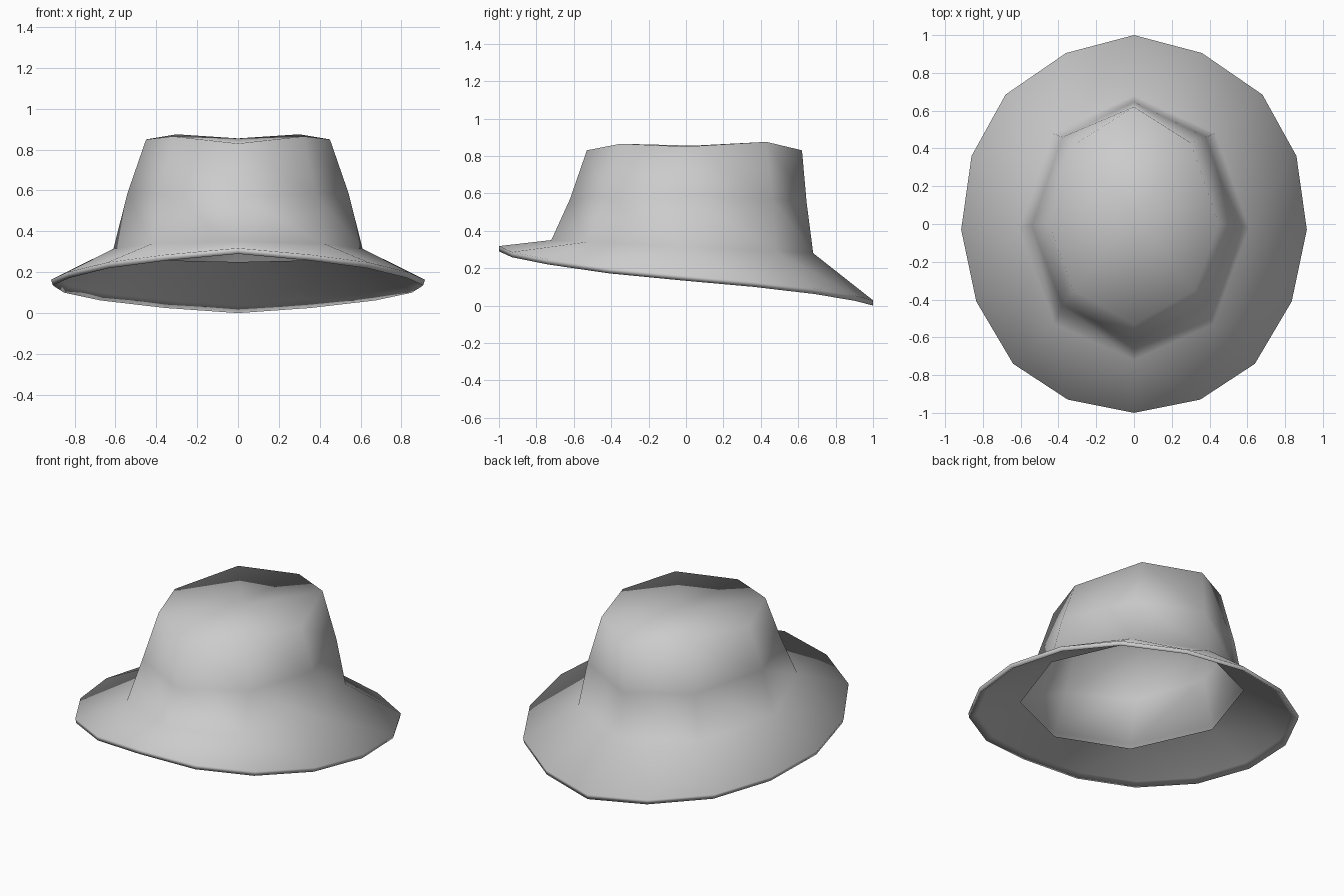
import bpy, bmesh

if "Cube" in bpy.data.objects:
    bpy.data.objects.remove(bpy.data.objects["Cube"])

bm = bmesh.new()


def ring(half):
    """Closed ring from a front-to-back half outline, mirrored across x."""
    pts = half + [(-x, y, z) for x, y, z in half[-2:0:-1]]
    return [bm.verts.new(p) for p in pts]


def bridge(a, b):
    """Quad strip between rings with equal counts."""
    n = len(a)
    for i in range(n):
        j = (i + 1) % n
        bm.faces.new((a[i], a[j], b[j], b[i]))


def fan_bridge(inner, outer):
    """Join an 8-sided ring to a 16-sided ring."""
    n, m = len(inner), len(outer)
    for i in range(n):
        p, q = inner[i], inner[(i + 1) % n]
        r, s, t = outer[2 * i], outer[2 * i + 1], outer[(2 * i + 2) % m]
        bm.faces.new((p, r, s))
        bm.faces.new((p, s, q))
        bm.faces.new((q, s, t))


# Outlines, front to back
top = [(0, -.53, .83), (.32, -.35, .865), (.45, 0, .85), (.30, .43, .875), (0, .62, .83)]
mid = [(0, -.62, .57), (.38, -.43, .58), (.54, -.01, .59), (.38, .46, .57), (0, .645, .55)]
base = [(0, -.72, .35), (.42, -.53, .34), (.61, -.02, .315), (.43, .48, .29), (0, .68, .28)]
rim = [(0, -1, .29), (.35, -.93, .258), (.64, -.74, .22), (.835, -.41, .172), (.915, -.03, .135),
       (.86, .36, .10), (.68, .685, .062), (.36, .905, .025), (0, 1, 0)]

# Crown and lid
r_top, r_mid, r_base = ring(top), ring(mid), ring(base)
centre = bm.verts.new((0, .04, .855))
for i in range(8):
    bm.faces.new((centre, r_top[i], r_top[(i + 1) % 8]))
bridge(r_top, r_mid)
bridge(r_mid, r_base)

# Brim upper side, lip and underside
r_upper = ring([(x, y, z + .028) for x, y, z in rim])
r_lower = ring([(x * .99, y, z) for x, y, z in rim])
r_inset = ring([(x * .95, y * .95, z + .025 + .015 * y) for x, y, z in rim])
r_under = ring([(x, y, z - .03) for x, y, z in base])
fan_bridge(r_base, r_upper)
bridge(r_upper, r_lower)
bridge(r_lower, r_inset)
fan_bridge(r_under, r_inset)

bmesh.ops.recalc_face_normals(bm, faces=bm.faces)
for f in bm.faces:
    f.smooth = True
mesh = bpy.data.meshes.new("hat")
bm.to_mesh(mesh)
bm.free()
hat = bpy.data.objects.new("hat", mesh)
bpy.context.collection.objects.link(hat)
